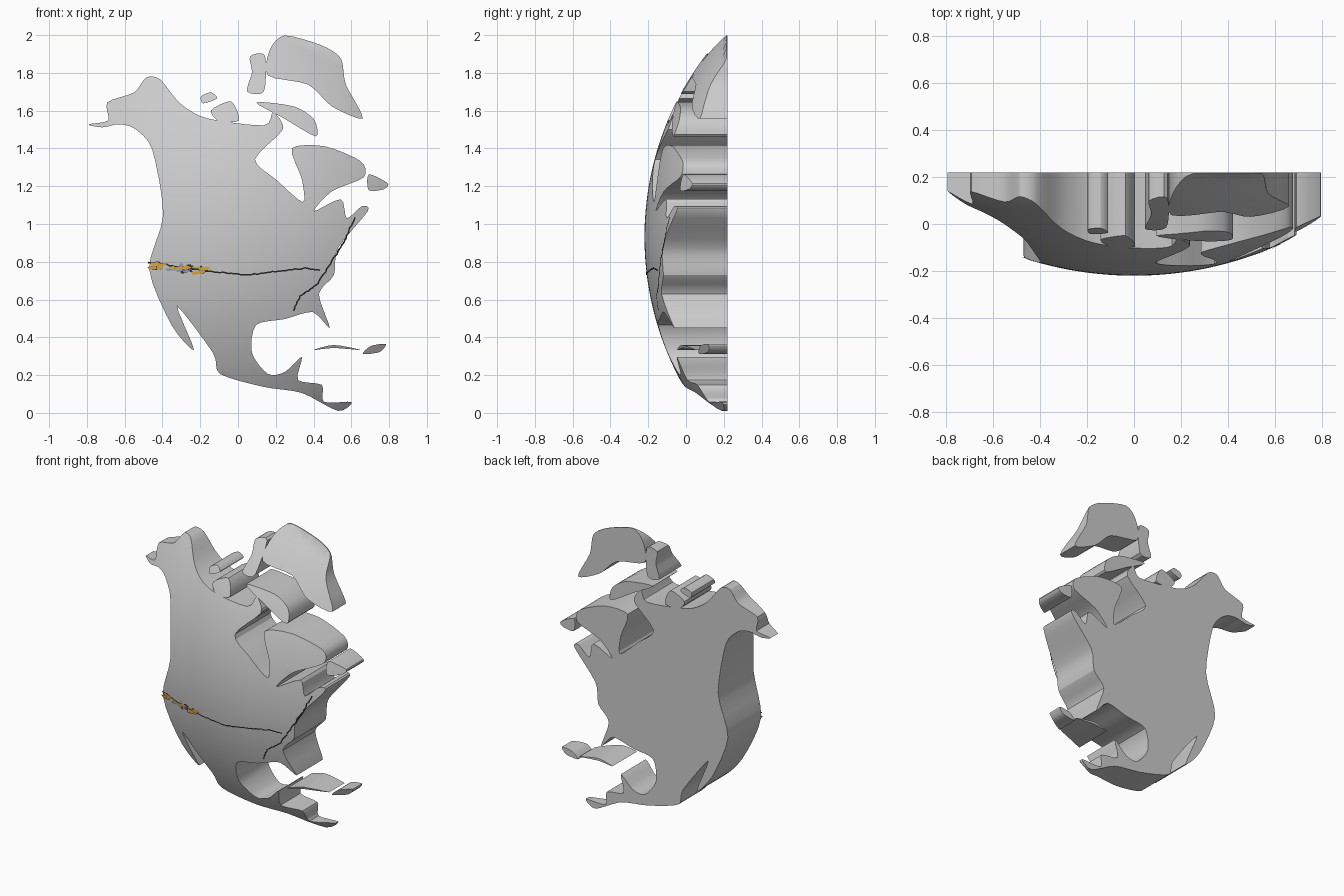
import bpy, bmesh, math, random
from mathutils import Vector
from mathutils.geometry import delaunay_2d_cdt

if "Cube" in bpy.data.objects:
    bpy.data.objects.remove(bpy.data.objects["Cube"])

random.seed(4)
BACK = 0.22
U = 189.2                                   # map units per scene unit


def to_xz(p):
    return Vector(((p[0] - 238) / U, (414 - p[1]) / U))


def dome(x, z):
    # front surface: shallow spherical cap
    r2 = x * x + ((z - 0.93) / 1.03) ** 2
    return min(1.3 - math.sqrt(max(1.52 ** 2 - r2, 0)), BACK - 0.006)


def smooth_loop(pts, n=4):
    # Catmull-Rom rounding of a coast outline
    out, k = [], len(pts)
    for i in range(k):
        a, b, c, d = (pts[(i + j) % k] for j in (-1, 0, 1, 2))
        for s in range(n):
            t = s / n
            h = t * t * (3 - 2 * t)
            out.append(b.lerp(c, h) + 0.4 * t * (1 - t)
                       * ((c - a) * (1 - t) - (d - b) * t))
    return out


def finish(name, bm, color=None):
    me = bpy.data.meshes.new(name)
    bm.to_mesh(me)
    bm.free()
    ob = bpy.data.objects.new(name, me)
    bpy.context.collection.objects.link(ob)
    if color:
        mat = bpy.data.materials.new(name)
        mat.diffuse_color = color
        mat.use_nodes = True
        mat.node_tree.nodes["Principled BSDF"].inputs["Base Color"].default_value = mat.diffuse_color
        me.materials.append(mat)
    else:
        bpy.ops.object.select_all(action='DESELECT')
        ob.select_set(True)
        bpy.context.view_layer.objects.active = ob
        bpy.ops.object.shade_smooth_by_angle(angle=math.radians(25))


def land(name, outline):
    # triangulate the outline with grid points, dome it, extrude to flat back
    loop = smooth_loop([to_xz(p) for p in outline])
    k = len(loop)
    if sum(loop[i - 1].cross(loop[i]) for i in range(k)) < 0:
        loop.reverse()
    step = 0.04
    grid = [Vector((i * step, j * step)) for i in range(-20, 21) for j in range(51)]
    grid = [g for g in grid if min((g - p).length for p in loop) > 0.015]
    co, _, faces, *_ = delaunay_2d_cdt(loop + grid, [], [list(range(k))], 1, 1e-5)
    bm = bmesh.new()
    vs = [bm.verts.new((p.x, dome(p.x, p.y), p.y)) for p in co]
    for f in faces:
        bm.faces.new([vs[i] for i in f])
    bmesh.ops.delete(bm, geom=[v for v in bm.verts if not v.link_faces],
                     context='VERTS')
    ext = bmesh.ops.extrude_face_region(bm, geom=bm.faces[:], use_keep_orig=True)
    for g in ext['geom']:
        if isinstance(g, bmesh.types.BMVert):
            g.co.y = BACK
    bmesh.ops.recalc_face_normals(bm, faces=bm.faces[:])
    finish(name, bm)


# Mainland coast, clockwise from the north-west cape
land("mainland", [
    (88, 125), (108, 121), (107, 103), (134, 93), (146, 78), (160, 80), (180, 104),
    (207, 119), (264, 126), (273, 113), (283, 130), (255, 160), (277, 181), (303, 203),
    (302, 180), (292, 149), (325, 147), (361, 162), (364, 178), (332, 192), (314, 212),
    (341, 200), (347, 219), (362, 207), (368, 212), (338, 249), (334, 276), (319, 295),
    (330, 329), (313, 313), (285, 320), (256, 326), (252, 354), (268, 375), (285, 373),
    (302, 358), (298, 381), (322, 386), (324, 403), (352, 403), (338, 412), (302, 394),
    (264, 388), (220, 375), (213, 354), (177, 307), (194, 351), (172, 327), (149, 270),
    (163, 216), (152, 150), (134, 129), (118, 125), (102, 128)])

# Islands
islands = {
    "north_east_island": [(285, 36), (322, 46), (341, 59), (346, 85), (363, 119),
                          (332, 107), (308, 85), (268, 76), (270, 50)],
    "north_island": [(250, 57), (265, 56), (264, 92), (247, 92), (252, 73)],
    "arctic_long_island": [(256, 103), (294, 107), (314, 120), (316, 137), (284, 119)],
    "arctic_west_islet": [(201, 97), (211, 93), (217, 99), (203, 104)],
    "arctic_west_island": [(211, 111), (231, 102), (239, 121), (219, 122)],
    "east_island": [(369, 175), (388, 184), (384, 190), (369, 191)],
    "south_long_island": [(314, 351), (334, 346), (361, 351), (334, 349)],
    "south_east_island": [(363, 355), (371, 347), (386, 345), (380, 353)],
}
for name, outline in islands.items():
    land(name, outline)


def on_front(p, lift=0.003):
    return (p.x, dome(p.x, p.y) - lift, p.y)


def route(name, pts, width=0.008):
    # thin jagged ribbon lying on the dome
    bm = bmesh.new()
    path = [to_xz(p) for p in pts]
    prev = None
    for a, b in zip(path, path[1:]):
        d = (b - a).normalized()
        side = Vector((-d.y, d.x)) * width / 2
        n = max(2, int((b - a).length / 0.012))
        for i in range(n):
            p = a.lerp(b, i / n) + 0.8 * side * random.uniform(-1, 1)
            pair = [bm.verts.new(on_front(p + side)), bm.verts.new(on_front(p - side))]
            if prev:
                bm.faces.new((prev[0], prev[1], pair[1], pair[0]))
            prev = pair
    finish(name, bm, (0.02, 0.02, 0.02, 1))


def flecks(name, count, color, lift):
    # small coloured chips along the western end of the route
    bm = bmesh.new()
    for _ in range(count):
        x = random.uniform(151, 208)
        c = to_xz((x, 249 + x * 0.11 + random.uniform(-3.5, 3.5)))
        w, h = random.uniform(0.012, 0.03), random.uniform(0.005, 0.011)
        bm.faces.new([bm.verts.new(on_front(c + Vector(o), lift))
                      for o in ((-w, h / 2), (-w / 2, -h), (w, -h / 2), (w / 2, h))])
    finish(name, bm, color)


route("cross_route", [(148, 263), (208, 272), (245, 276), (305, 269), (323, 271)])
route("coast_route", [(355, 218), (343, 245), (317, 286), (300, 297), (293, 314)])
flecks("dark_flecks", 16, (0.03, 0.03, 0.04, 1), 0.004)
flecks("blue_flecks", 8, (0.3, 0.33, 0.6, 1), 0.005)
flecks("orange_flecks", 20, (0.75, 0.4, 0.05, 1), 0.006)
